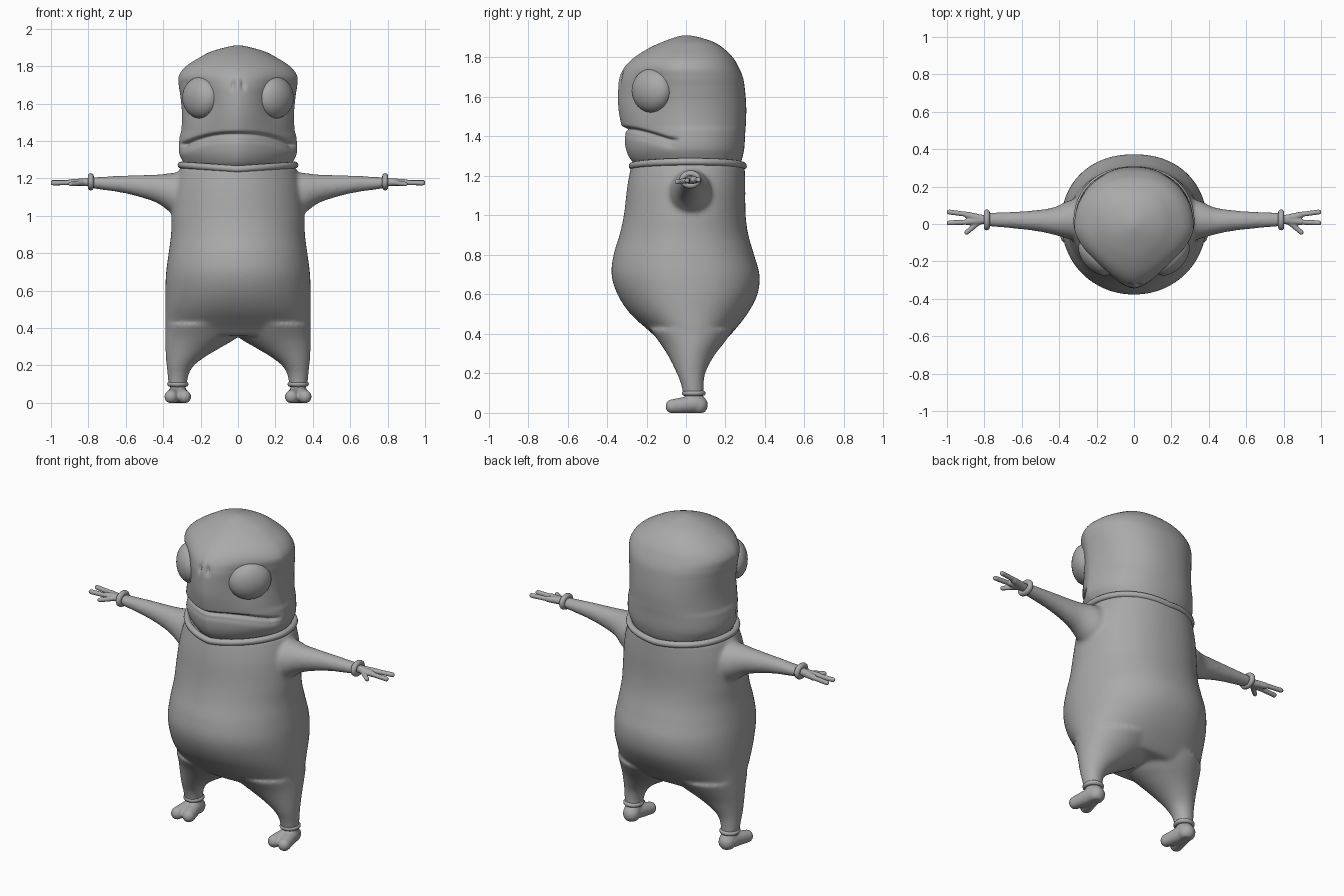
import bpy, bmesh, math
from mathutils import Vector, Matrix

if "Cube" in bpy.data.objects:
    bpy.data.objects.remove(bpy.data.objects["Cube"])

grey = bpy.data.materials.new("plain grey")
grey.diffuse_color = (0.4, 0.4, 0.4, 1)
grey.use_nodes = True
grey.node_tree.nodes["Principled BSDF"].inputs["Base Color"].default_value = grey.diffuse_color


def finish(name, bm, mirror=False, voxel=0, smooth=0):
    bmesh.ops.recalc_face_normals(bm, faces=bm.faces)
    me = bpy.data.meshes.new(name)
    for f in bm.faces:
        f.smooth = True
    bm.to_mesh(me)
    bm.free()
    me.materials.append(grey)
    ob = bpy.data.objects.new(name, me)
    bpy.context.collection.objects.link(ob)
    if voxel:
        m = ob.modifiers.new("merge", 'REMESH')
        m.mode, m.voxel_size, m.use_smooth_shade = 'VOXEL', voxel, True
    if smooth:
        m = ob.modifiers.new("soften", 'SMOOTH')
        m.factor, m.iterations = 0.5, smooth
    if mirror:
        m = ob.modifiers.new("mirror", 'MIRROR')
        m.use_mirror_merge = False
    return ob


def spline(keys, t):
    """Smooth interpolation of key rows, first column is the parameter."""
    n = len(keys)
    i = max(j for j in range(n - 1) if keys[j][0] <= t + 1e-9)
    a, b = keys[i], keys[i + 1]
    p, q = keys[max(i - 1, 0)], keys[min(i + 2, n - 1)]
    h = b[0] - a[0]
    s = (t - a[0]) / h
    out = []
    for k in range(1, len(a)):
        m0 = (b[k] - p[k]) / (b[0] - p[0]) * h
        m1 = (q[k] - a[k]) / (q[0] - a[0]) * h
        out.append((2*s**3 - 3*s*s + 1) * a[k] + (s**3 - 2*s*s + s) * m0
                   + (3*s*s - 2*s**3) * b[k] + (s**3 - s*s) * m1)
    return out


def section(row, a):
    """Point on a rounded section: u0, u1, v0, v1, front power, back power."""
    u0, u1, v0, v1, pf, pb = row
    c, s = math.cos(a), math.sin(a)
    e = 2 / (pf if s < 0 else pb)
    u = math.copysign(abs(c) ** e, c)
    v = math.copysign(abs(s) ** e, s)
    return (u0 + u1) / 2 + u * (u1 - u0) / 2, (v0 + v1) / 2 + v * (v1 - v0) / 2


def loft(bm, keys, n, steps, place):
    rings = []
    t0, t1 = keys[0][0], keys[-1][0]
    for i in range(steps + 1):
        t = t0 + (t1 - t0) * i / steps
        row = spline(keys, t)
        rings.append([bm.verts.new(place(*section(row, 2 * math.pi * k / n), t)) for k in range(n)])
    for r, q in zip(rings, rings[1:]):
        for k in range(n):
            bm.faces.new((r[k], r[(k + 1) % n], q[(k + 1) % n], q[k]))
    bm.faces.new(rings[0])
    bm.faces.new(rings[-1])


def ring_tube(name, path, up, r, n=64, mirror=False):
    bm = bmesh.new()
    pts = [Vector(path(2 * math.pi * k / n)) for k in range(n)]
    rings = []
    for k in range(n):
        side = (pts[(k + 1) % n] - pts[k - 1]).normalized().cross(up).normalized()
        rings.append([bm.verts.new(pts[k] + r * (math.cos(b) * side + math.sin(b) * up))
                      for b in (2 * math.pi * j / 12 for j in range(12))])
    for k in range(n):
        p, q = rings[k], rings[(k + 1) % n]
        for j in range(12):
            bm.faces.new((p[j], p[(j + 1) % 12], q[(j + 1) % 12], q[j]))
    finish(name, bm, mirror)


def limb(bm, p, q, r0, r1, steps=10):
    """Chain of balls, later merged into a tapered rounded limb."""
    for i in range(steps + 1):
        s = i / steps
        bmesh.ops.create_uvsphere(bm, u_segments=16, v_segments=10, radius=r0 + (r1 - r0) * s,
                                  matrix=Matrix.Translation(Vector(p).lerp(Vector(q), s)))


# body: torso, legs and arms merged
bm = bmesh.new()
torso = [(.36, .375, -.13, .19), (.4, .388, -.17, .23), (.5, .389, -.28, .31), (.6, .389, -.347, .362),
         (.7, .384, -.377, .372), (.8, .371, -.367, .345), (.9, .358, -.337, .316), (1.0, .355, -.315, .302),
         (1.15, .34, -.297, .3), (1.26, .31, -.277, .297)]
loft(bm, [(z, -w, w, f, b, 2.05 - .3 * max(0, z - .7) / .55, 2.2) for z, w, f, b in torso], 64, 50,
     lambda u, v, t: (u, v, t))
leg = [(.08, .275, .37, -.013, .09), (.15, .264, .377, -.027, .09), (.2, .235, .382, -.047, .098),
       (.25, .17, .386, -.07, .12), (.3, .085, .389, -.097, .15), (.35, .005, .39, -.13, .19),
       (.42, -.03, .388, -.18, .24)]
arm = [(.25, .97, 1.235, -.1, .14), (.35, 1.01, 1.23, -.08, .125), (.42, 1.062, 1.222, -.06, .092),
       (.5, 1.093, 1.219, -.042, .077), (.62, 1.123, 1.215, -.027, .067), (.79, 1.147, 1.207, -.012, .06)]
for s in (1, -1):
    loft(bm, [k + (2, 2) for k in leg], 40, 24, lambda u, v, t: (s * u, v, t))
    loft(bm, [k + (2, 2) for k in arm], 32, 24, lambda u, v, t: (s * t, v, u))
finish("body", bm, voxel=.012, smooth=8)


# head: lofted, with eye sockets, mouth groove and nostrils pressed in
def gauss(d, w):
    return math.exp(-(d / w) ** 2)


def face(u, v, t):
    x = abs(u)
    inward = 0.0
    if v < .1:
        d = math.sqrt(((x - .2) / .12) ** 2 + ((v + .19) / .13) ** 2 + ((t - 1.625) / .12) ** 2)
        inward += .03 * gauss(d, 1)
        mouth = 1.437 - .055 * min(1, (x / .29)) ** 2.5
        fade = min(1, max(0, (-.03 - v) / .05))
        inward += fade * (.024 * gauss(t - mouth, .011) + .008 * gauss(t - mouth + .02, .02))
        if v < -.2:
            inward += .018 * gauss(x - .024 - (1.71 - t) * .15, .009) * gauss(t - 1.70, .026)
    d = Vector((u, v + .02))
    if d.length > 1e-4:
        d -= d.normalized() * inward
    return d.x, d.y - .02, t


bm = bmesh.new()
head = [(1.25, .27, -.25, .27), (1.29, .295, -.285, .285), (1.34, .315, -.305, .295), (1.42, .312, -.315, .3),
        (1.46, .303, -.328, .303), (1.55, .301, -.343, .305), (1.65, .311, -.343, .297), (1.7, .318, -.336, .288),
        (1.75, .316, -.312, .267), (1.8, .278, -.262, .237), (1.85, .2, -.182, .185), (1.88, .14, -.115, .135),
        (1.905, .05, -.045, .055), (1.912, .012, -.012, .014)]
loft(bm, [(z, -w, w, f, b, 1.5 + .4 * max(0, z - 1.72) / .19, 2.25) for z, w, f, b in head], 160, 130, face)
finish("head", bm)

# eyes
bm = bmesh.new()
bmesh.ops.create_uvsphere(bm, u_segments=40, v_segments=24, radius=1,
                          matrix=Matrix.Translation((.2, -.173, 1.632)) @ Matrix.Rotation(math.radians(48), 4, 'Z')
                          @ Matrix.Diagonal((.12, .075, .111, 1)))
finish("eye", bm, mirror=True)


# collar and cuffs
def collar(a):
    x, y = section((-.305, .305, -.272, .29, 1.75, 2.2), a)
    return x, y, 1.25 + .022 * abs(x) / .305


ring_tube("collar", collar, Vector((0, 0, 1)), .018, 96)
ring_tube("wrist_cuff", lambda a: (.787, .022 + .04 * math.cos(a), 1.182 + .03 * math.sin(a)),
          Vector((1, 0, 0)), .016, 32, True)
ring_tube("ankle_cuff", lambda a: (.322 + .044 * math.cos(a), .039 + .047 * math.sin(a), .1),
          Vector((0, 0, 1)), .013, 32, True)

# hands
bm = bmesh.new()
limb(bm, (.79, .022, 1.18), (.89, .048, 1.179), .023, .018)
limb(bm, (.79, .022, 1.18), (.89, .012, 1.179), .023, .018)
limb(bm, (.88, .05, 1.18), (.988, .064, 1.18), .014, .014, 14)
limb(bm, (.88, .01, 1.178), (.988, .006, 1.176), .014, .014, 14)
limb(bm, (.835, .005, 1.177), (.895, -.045, 1.17), .015, .013)
finish("hand", bm, mirror=True, voxel=.005, smooth=3)

# feet with two toes, flat soles
bm = bmesh.new()
limb(bm, (.32, .062, .04), (.322, .038, .075), .049, .044)
limb(bm, (.315, .04, .045), (.286, -.062, .033), .045, .036)
limb(bm, (.33, .04, .045), (.358, -.068, .033), .045, .036)
for v in bm.verts:
    v.co.z = max(v.co.z, 0)
finish("foot", bm, mirror=True, voxel=.006, smooth=4)
